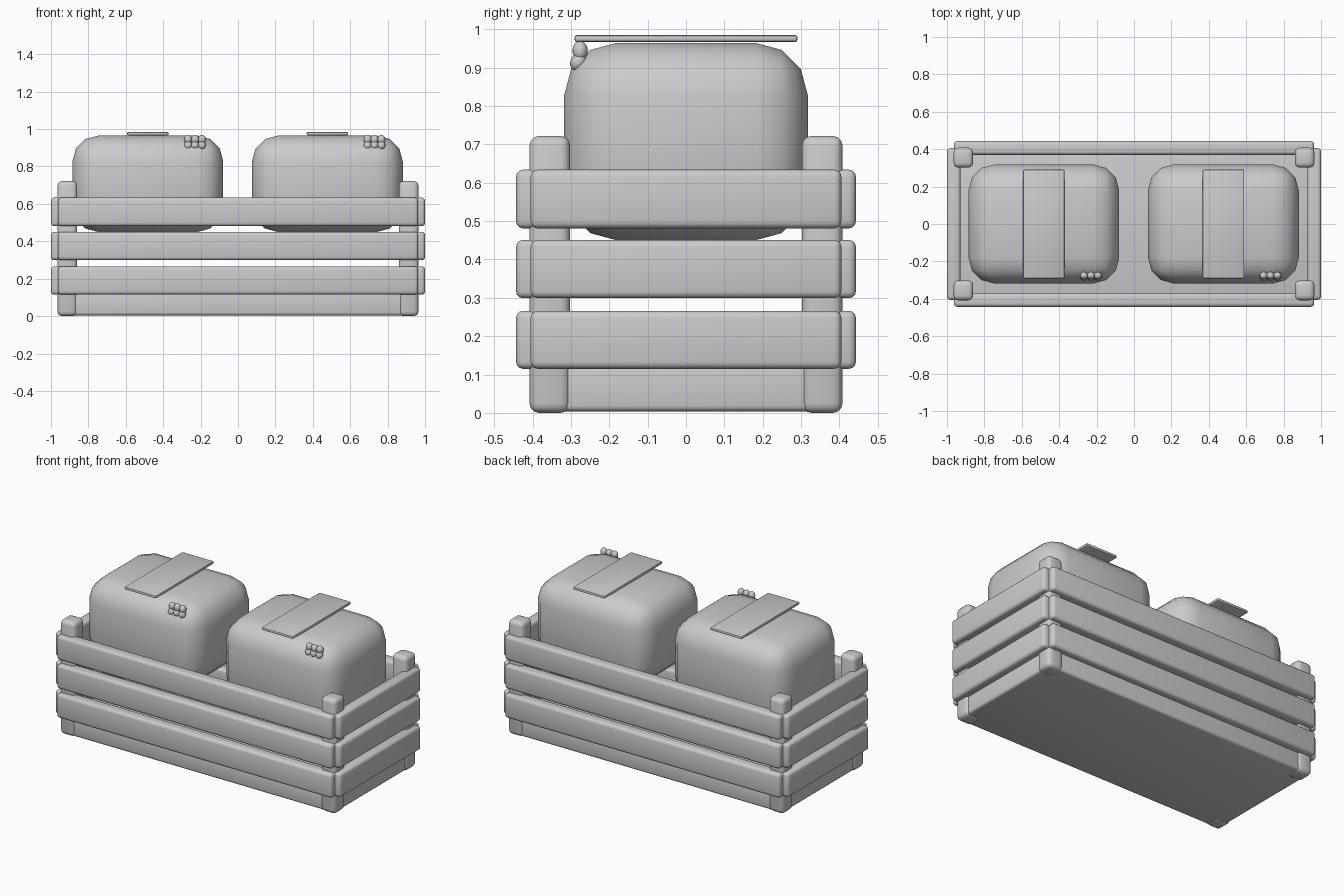
import bpy
import bmesh
import math
from mathutils import Matrix

cube = bpy.data.objects.get("Cube")
if cube:
    bpy.data.objects.remove(cube, do_unlink=True)

grey = bpy.data.materials.new("plain_grey")
grey.use_nodes = True
colour = (0.6, 0.6, 0.6, 1)
grey.diffuse_color = colour
grey.node_tree.nodes["Principled BSDF"].inputs["Base Color"].default_value = colour


def finish(name, bm, angle):
    mesh = bpy.data.meshes.new(name)
    bm.to_mesh(mesh)
    bm.free()
    mesh.materials.append(grey)
    obj = bpy.data.objects.new(name, mesh)
    bpy.context.collection.objects.link(obj)
    bpy.ops.object.select_all(action="DESELECT")
    obj.select_set(True)
    bpy.context.view_layer.objects.active = obj
    bpy.ops.object.shade_smooth_by_angle(angle=math.radians(angle))
    return obj


def box(name, x, y, z, bevel, segments=3, angle=40):
    """Rounded box spanning the given (low, high) ranges."""
    bm = bmesh.new()
    spans = (x, y, z)
    centre = Matrix.Translation([(a + b) / 2 for a, b in spans])
    scale = Matrix.Diagonal([b - a for a, b in spans] + [1])
    bmesh.ops.create_cube(bm, size=1, matrix=centre @ scale)
    bmesh.ops.bevel(bm, geom=bm.edges[:], offset=bevel, segments=segments,
                    profile=0.5, affect="EDGES", clamp_overlap=True)
    return finish(name, bm, angle)


# Crate floor block
box("crate_base", (-0.955, 0.955), (-0.4, 0.4), (0.004, 0.125), 0.015)

# Corner posts
for sx, side in ((-1, "right"), (1, "left")):
    for sy, end in ((-1, "front"), (1, "back")):
        box(f"{end}_{side}_post", sorted((sx * 0.86, sx * 0.965)),
            sorted((sy * 0.302, sy * 0.408)), (0, 0.722), 0.025)

# Three rows of slats round the crate
for row, z in enumerate(((0.115, 0.266), (0.299, 0.451), (0.481, 0.634)), 1):
    for s, end, side in ((-1, "front", "right"), (1, "back", "left")):
        box(f"{end}_slat_{row}", (-0.963, 0.963),
            sorted((s * 0.37, s * 0.443)), z, 0.018)
        box(f"{side}_slat_{row}", sorted((s * 0.928, s)),
            (-0.405, 0.405), z, 0.018)

# Rounded bundles, each with a top strap and a cluster of beads
for cx, side in ((-0.482, "right"), (0.478, "left")):
    box(f"{side}_bundle", (cx - 0.403, cx + 0.403), (-0.318, 0.318),
        (0.45, 0.965), 0.138)
    box(f"{side}_strap", (cx - 0.111, cx + 0.111), (-0.291, 0.291),
        (0.967, 0.985), 0.007, 2)
    bm = bmesh.new()
    for column in (-1, 0, 1):
        x = cx + 0.252 + column * 0.037
        for y, z, height, tilt in ((-0.276, 0.944, 0.025, 0), (-0.281, 0.915, 0.024, -35)):
            place = (Matrix.Translation((x, y, z))
                     @ Matrix.Rotation(math.radians(tilt), 4, "X")
                     @ Matrix.Diagonal((0.021, 0.02, height, 1)))
            bmesh.ops.create_uvsphere(bm, u_segments=16, v_segments=10,
                                      radius=1, matrix=place)
    finish(f"{side}_beads", bm, 60)
